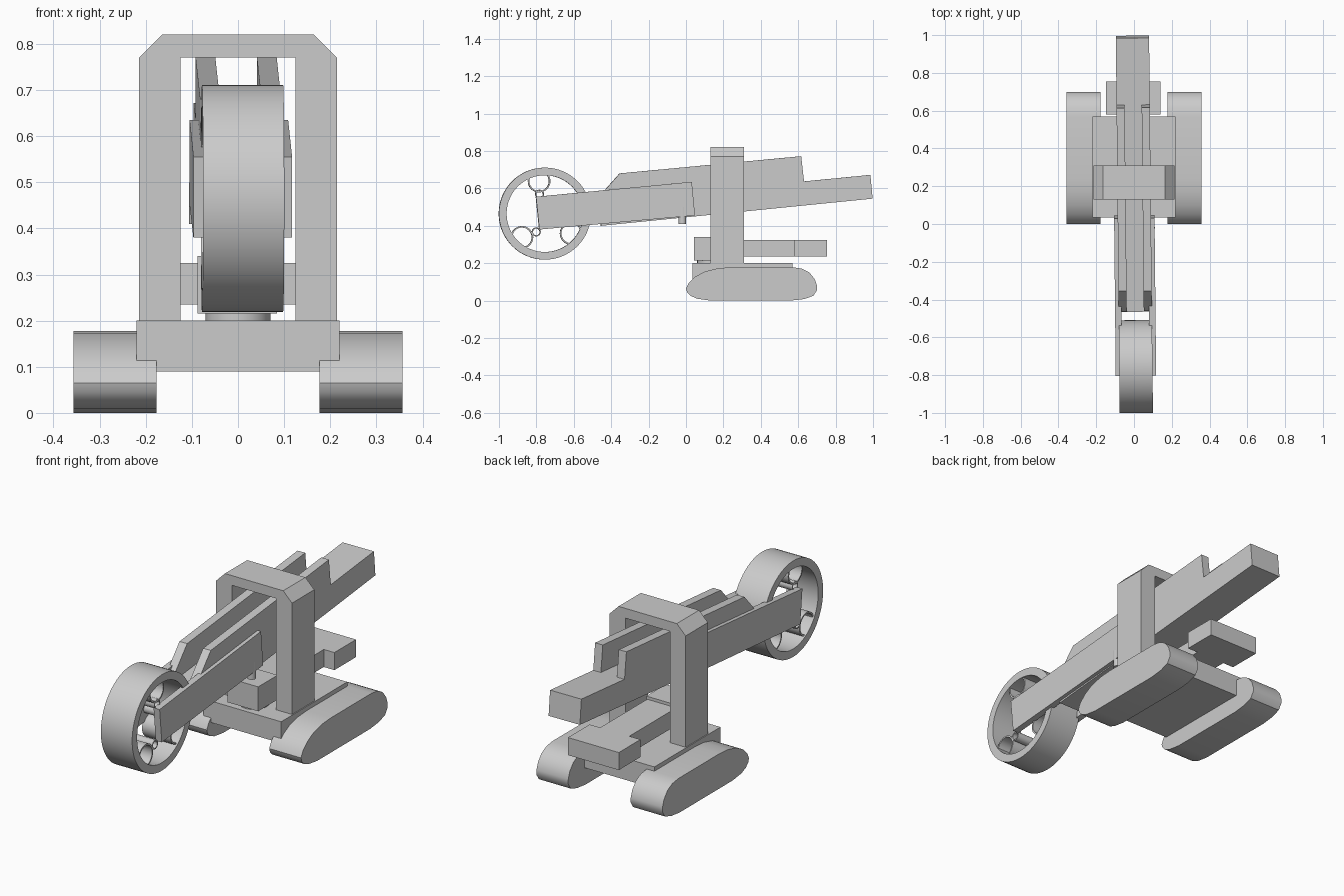
import bpy, bmesh, math
from mathutils import Matrix, Vector

if "Cube" in bpy.data.objects:
    bpy.data.objects.remove(bpy.data.objects["Cube"], do_unlink=True)

GREY = (0.6, 0.6, 0.6, 1.0)
mat = bpy.data.materials.new("plain grey")
mat.use_nodes = True
mat.diffuse_color = GREY
mat.node_tree.nodes["Principled BSDF"].inputs["Base Color"].default_value = GREY

# Slight slew of the boom assembly about the gantry
SLEW = Matrix.Translation((0, 0.2, 0)) @ Matrix.Rotation(0.0103, 4, 'Z') @ Matrix.Translation((0, -0.2, 0))


def finish(name, bm, slew=False, smooth=False):
    bmesh.ops.recalc_face_normals(bm, faces=bm.faces)
    if slew:
        bm.transform(SLEW)
    mesh = bpy.data.meshes.new(name)
    bm.to_mesh(mesh)
    bm.free()
    mesh.materials.append(mat)
    obj = bpy.data.objects.new(name, mesh)
    bpy.context.collection.objects.link(obj)
    if smooth:
        bpy.ops.object.select_all(action='DESELECT')
        obj.select_set(True)
        bpy.context.view_layer.objects.active = obj
        bpy.ops.object.shade_smooth_by_angle(angle=math.radians(35))
    return obj


def extrude(name, points, direction, **kw):
    """Prism from a flat outline of 3D points."""
    bm = bmesh.new()
    face = bm.faces.new([bm.verts.new(p) for p in points])
    out = bmesh.ops.extrude_face_region(bm, geom=[face])
    moved = [v for v in out["geom"] if isinstance(v, bmesh.types.BMVert)]
    bmesh.ops.translate(bm, verts=moved, vec=Vector(direction))
    return finish(name, bm, **kw)


def side_prism(name, outline, x0, x1, **kw):
    return extrude(name, [(x0, y, z) for y, z in outline], (x1 - x0, 0, 0), **kw)


def box(name, x0, x1, y0, y1, z0, z1):
    return side_prism(name, [(y0, z0), (y1, z0), (y1, z1), (y0, z1)], x0, x1)


def tube(name, cy, cz, outer, inner, half, count):
    """Open ring with its axis along x."""
    bm = bmesh.new()
    rows = []
    for i in range(count):
        a = math.tau * i / count
        rows.append([bm.verts.new((x, cy + r * math.cos(a), cz + r * math.sin(a)))
                     for x, r in ((-half, outer), (half, outer), (half, inner), (-half, inner))])
    for i, row in enumerate(rows):
        nxt = rows[(i + 1) % count]
        for k in range(4):
            bm.faces.new((row[k], row[(k + 1) % 4], nxt[(k + 1) % 4], nxt[k]))
    return finish(name, bm, slew=True, smooth=True)


def cylinder(name, x, y, z0, z1, r, slew=False):
    bm = bmesh.new()
    bmesh.ops.create_cone(bm, cap_ends=True, segments=32, radius1=r, radius2=r, depth=z1 - z0,
                          matrix=Matrix.Translation((x, y, (z0 + z1) / 2)))
    return finish(name, bm, slew=slew, smooth=True)


# Crawler tracks with a drooping nose and a round tail
track = [(0, .065), (.006, .045), (.025, .025), (.06, .01), (.13, 0), (.56, 0), (.63, .008),
         (.68, .025), (.7, .055), (.7, .08), (.688, .115), (.66, .15), (.62, .171), (.57, .178),
         (.24, .178), (.17, .173), (.1, .155), (.05, .128), (.015, .095)]
for side, name in ((1, "left_track"), (-1, "right_track")):
    side_prism(name, track, side * .177, side * .357, smooth=True)

# Chassis and turntable
box("chassis", -.22, .22, .035, .57, .09, .2)
cylinder("turntable", 0, .13, .19, .23, .07)

# Slewing deck with front block and counterweight
box("deck_front_block", -.088, .085, .042, .2, .215, .34)
box("deck", -.085, .08, .19, .6, .235, .325)
box("counterweight", -.148, .14, .58, .755, .235, .325)

# Gantry arch with chamfered shoulders
half_arch = [(.125, .19), (.215, .19), (.215, .77), (.165, .82)]
arch = half_arch + [(-x, z) for x, z in reversed(half_arch)] + [(-.125, .77), (.125, .77)]
extrude("gantry", [(x, .13, z) for x, z in arch], (0, .18, 0))

# Sloping main boom with two raised side rails
side_prism("main_boom", [(-.455, .4), (.997, .545), (.985, .672), (-.465, .53)], -.088, .088, slew=True)
rail = [(-.455, .45), (.65, .56), (.63, .64), (.615, .772), (-.355, .68), (-.462, .56)]
for side, name in ((1, "left_rail"), (-1, "right_rail")):
    side_prism(name, rail, side * .045, side * .088, slew=True)

# Wheel arms and the pins hanging beneath them
arm = [(-.785, .38), (.047, .455), (.03, .635), (-.803, .555)]
for side, name in ((1, "left"), (-1, "right")):
    side_prism(name + "_wheel_arm", arm, side * .073, side * .107, slew=True)
    cylinder(name + "_pin", side * .088, -.02, .41, .5, .02, slew=True)

# Bucket wheel: rim, cups against the rim and small inner tubes
WY, WZ = -.755, .465
tube("wheel_rim", WY, WZ, .246, .205, .088, 64)
for i, (cup, small) in enumerate(((100, 105), (226, 245), (323, 355))):
    a, b = math.radians(cup), math.radians(small)
    tube(f"bucket_{i + 1}", WY + .176 * math.cos(a), WZ + .176 * math.sin(a), .06, .052, .08, 32)
    tube(f"inner_tube_{i + 1}", WY + .108 * math.cos(b), WZ + .108 * math.sin(b), .024, .018, .08, 20)
